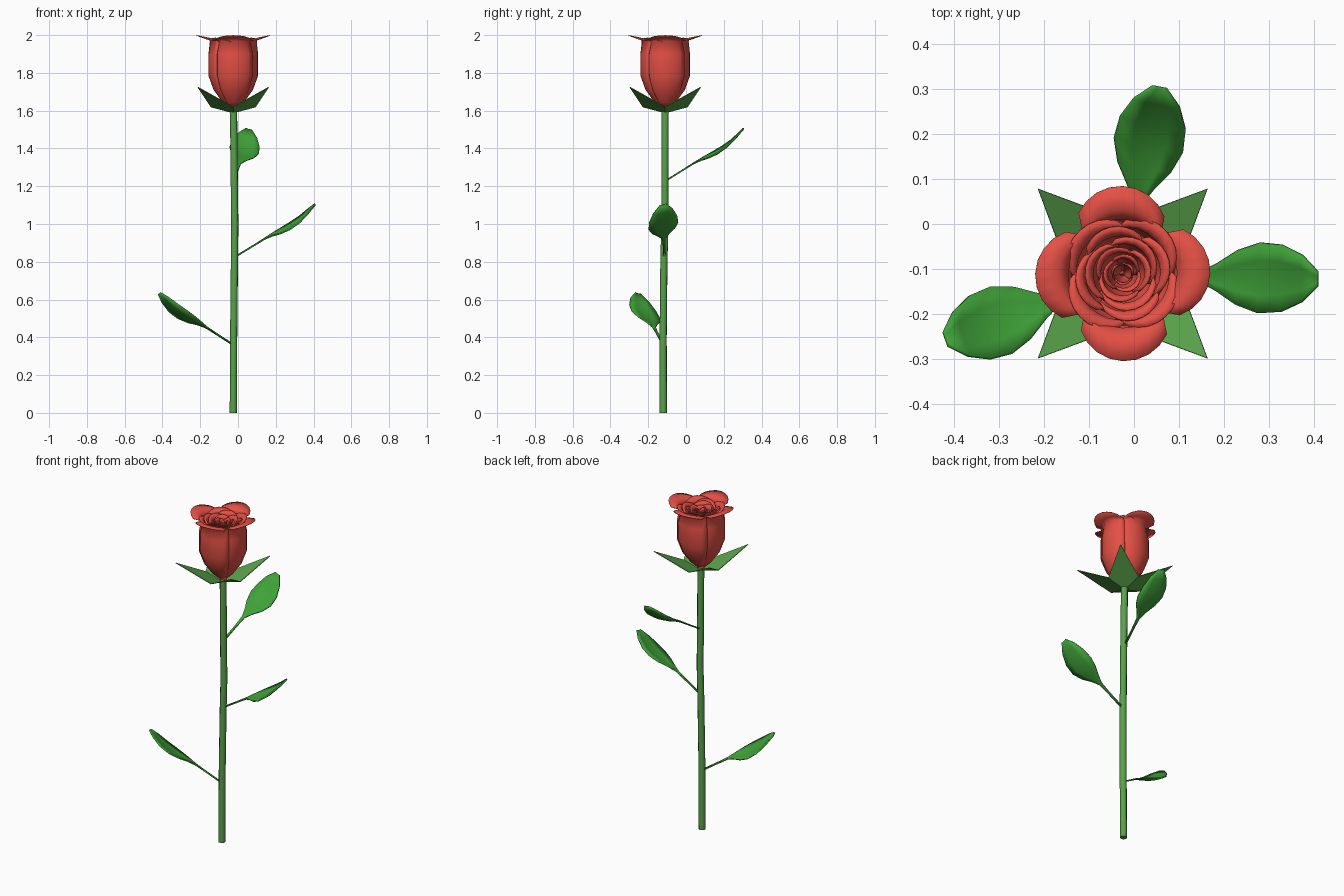
import bpy, bmesh
from math import cos, sin, pi, radians

if "Cube" in bpy.data.objects:
    bpy.data.objects.remove(bpy.data.objects["Cube"])

CX, CY = -0.025, -0.11   # flower axis


def material(name, rgb):
    m = bpy.data.materials.new(name)
    m.diffuse_color = (*rgb, 1)
    m.use_nodes = True
    m.node_tree.nodes["Principled BSDF"].inputs["Base Color"].default_value = m.diffuse_color
    return m


RED = material("petal_red", (0.78, 0.08, 0.06))
GREEN = material("stem_green", (0.10, 0.36, 0.07))
LEAF = material("leaf_green", (0.05, 0.36, 0.04))


def finish(name, bm, mat, thickness=0.0, smooth=True):
    mesh = bpy.data.meshes.new(name)
    bm.to_mesh(mesh)
    bm.free()
    ob = bpy.data.objects.new(name, mesh)
    bpy.context.collection.objects.link(ob)
    mesh.materials.append(mat)
    if smooth:
        for p in mesh.polygons:
            p.use_smooth = True
    if thickness:
        mod = ob.modifiers.new("thickness", 'SOLIDIFY')
        mod.thickness = thickness
        mod.offset = 0
    return ob


def add_grid(bm, rows):
    vs = [[bm.verts.new(p) for p in row] for row in rows]
    for a, b in zip(vs, vs[1:]):
        for i in range(len(a) - 1):
            bm.faces.new((a[i], a[i + 1], b[i + 1], b[i]))


# Stem: gently wavering octagonal tube
curve = bpy.data.curves.new("stem", 'CURVE')
curve.dimensions = '3D'
curve.bevel_depth = 0.02
curve.bevel_resolution = 2
curve.use_fill_caps = True
path = [(-0.025, -0.12, 0), (-0.023, -0.121, 0.4), (-0.019, -0.117, 0.8),
        (-0.017, -0.112, 1.0), (-0.02, -0.112, 1.25), (-0.024, -0.11, 1.65)]
spline = curve.splines.new('POLY')
spline.points.add(len(path) - 1)
for pt, co in zip(spline.points, path):
    pt.co = (*co, 1)
curve.materials.append(GREEN)
stem = bpy.data.objects.new("stem", curve)
bpy.context.collection.objects.link(stem)

# Sepals: four-pointed star cupping the flower
bm = bmesh.new()
hub = bm.verts.new((CX, CY, 1.588))
ring = []
for i in range(8):
    a = i * pi / 4
    r, z = ((0.118, 1.62), (0.266, 1.725))[i % 2]
    ring.append(bm.verts.new((CX + r * cos(a), CY + r * sin(a), z)))
for i in range(0, 8, 2):
    bm.faces.new((hub, ring[i], ring[i + 1], ring[(i + 2) % 8]))
finish("sepals", bm, GREEN, 0.004, smooth=False)

# Petal profile: height fraction, radius, half-angle factor
CUP = [(0.0, 0.012, 1), (0.1, 0.055, 1), (0.27, 0.103, 1), (0.46, 0.13, 1),
       (0.75, 0.13, 1), (0.93, 0.122, 1)]


def petal_ring(name, count, scale, z0, z1, turn, half, lip):
    bm = bmesh.new()
    n = 8
    rim = [(0.975, 0.122 + lip * 0.3, 0.92), (1.0, 0.122 + lip, 0.72)]
    for k in range(count):
        mid = radians(turn) + k * 2 * pi / count
        rows = []
        for t, r, w in CUP + rim:
            row = []
            for i in range(n + 1):
                u = 2 * i / n - 1
                a = mid + u * radians(half) * w
                edge = max(0, t - 0.9) * 10 * u * u   # rounds off the lip corners
                rr = scale * (r * (1 + 0.025 * u) - 0.45 * lip * edge)
                z = z0 + (z1 - z0) * t - 0.022 * edge
                row.append((CX + rr * cos(a), CY + rr * sin(a), z))
            rows.append(row)
        add_grid(bm, rows)
    finish(name, bm, RED, 0.003)


# Outer petals with wide lips, then tighter whorls inside
petal_ring("outer_petals", 4, 1.0, 1.605, 1.998, 0, 50, 0.072)
whorls = [(4, 0.86, 45, 0.035), (4, 0.70, 15, 0.03), (3, 0.55, 50, 0.03),
          (3, 0.41, 10, 0.03), (3, 0.28, 65, 0.03), (3, 0.17, 30, 0.02)]
for k, (count, scale, turn, lip) in enumerate(whorls):
    petal_ring(f"inner_petals_{k + 1}", count, scale, 1.625 + 0.008 * k,
               1.985 - 0.004 * k, turn, 215 / count, lip)

# Leaves: thin stalk widening into a tilted, slightly cupped blade
# (distance out, rise, half width)
BLADE = [(0.0, 0.0, 0.006), (0.09, 0.055, 0.006), (0.15, 0.092, 0.009),
         (0.19, 0.112, 0.03), (0.235, 0.13, 0.06), (0.285, 0.155, 0.078),
         (0.335, 0.19, 0.074), (0.38, 0.234, 0.052), (0.415, 0.272, 0.016)]


def leaf(name, base, heading):
    a = radians(heading)
    bm = bmesh.new()
    rows = []
    for s, rise, w in BLADE:
        row = []
        for i in range(5):
            u = i / 2 - 1
            d = u * w
            z = base[2] + rise + 0.25 * d + 0.15 * w * (u * u - 0.5)
            row.append((base[0] + s * cos(a) - d * sin(a),
                        base[1] + s * sin(a) + d * cos(a), z))
        rows.append(row)
    add_grid(bm, rows)
    finish(name, bm, LEAF, 0.007)


leaf("lower_leaf", (-0.025, -0.12, 0.36), 199)
leaf("middle_leaf", (-0.008, -0.115, 0.83), -1)
leaf("upper_leaf", (-0.022, -0.105, 1.23), 79)
